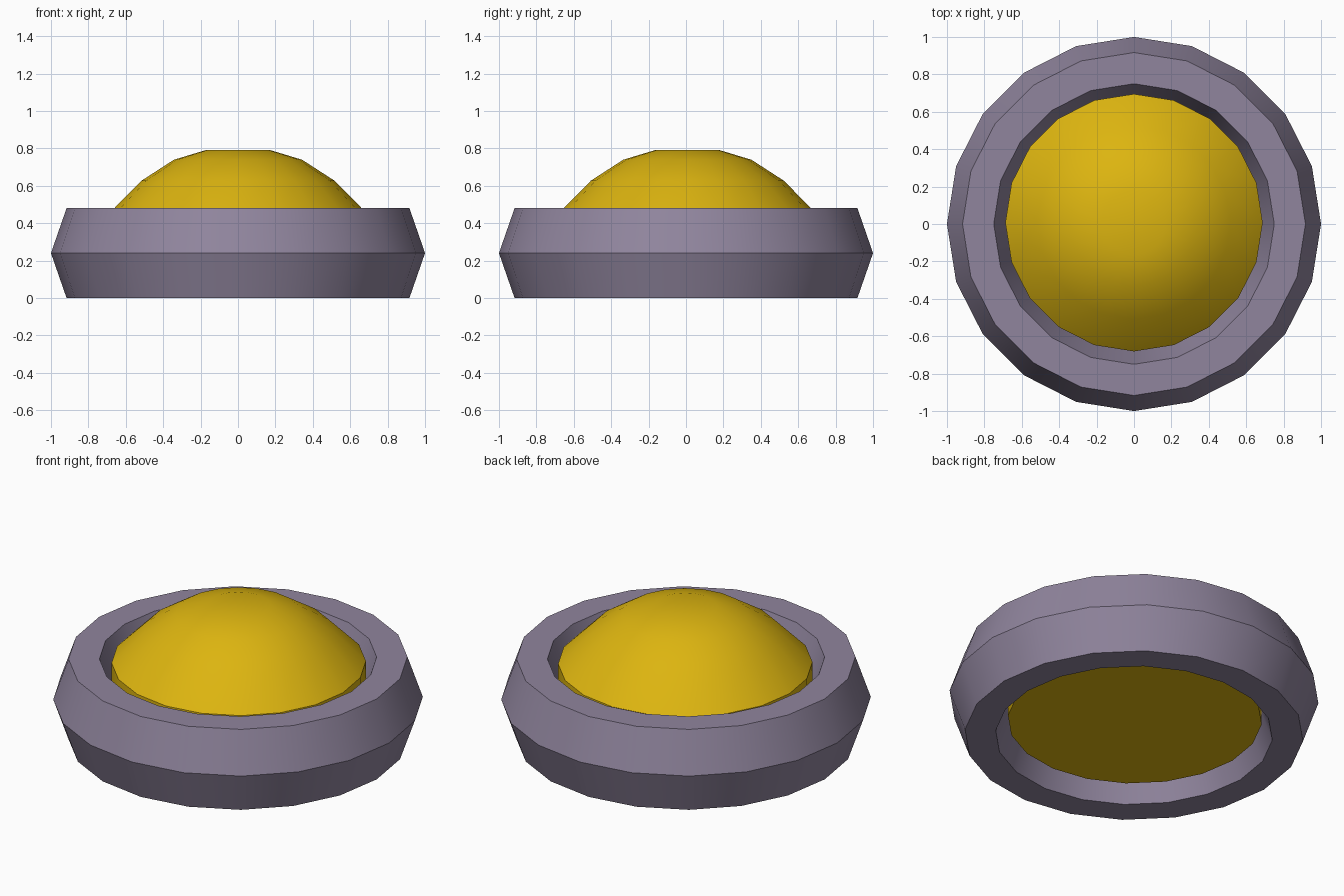
import bpy, bmesh, math

if "Cube" in bpy.data.objects:
    bpy.data.objects.remove(bpy.data.objects["Cube"])

SIDES = 20


def colour(obj, name, rgb):
    mat = bpy.data.materials.new(name)
    mat.diffuse_color = (*rgb, 1)
    mat.use_nodes = True
    mat.node_tree.nodes["Principled BSDF"].inputs["Base Color"].default_value = mat.diffuse_color
    obj.data.materials.append(mat)


def smooth(obj):
    bpy.ops.object.select_all(action='DESELECT')
    obj.select_set(True)
    bpy.context.view_layer.objects.active = obj
    bpy.ops.object.shade_smooth_by_angle(angle=math.radians(30))


# Outer ring: six-sided torus stretched upwards
HEIGHT = 0.48
minor = 1 / 6
bpy.ops.mesh.primitive_torus_add(major_segments=SIDES, minor_segments=6,
                                 major_radius=1 - minor, minor_radius=minor,
                                 location=(0, 0, HEIGHT / 2))
ring = bpy.context.object
ring.name = "outer_ring"
ring.scale.z = HEIGHT / (2 * minor * math.sin(math.pi / 3))
bpy.ops.object.transform_apply(location=True, rotation=False, scale=True)
colour(ring, "ring_purple_grey", (0.28, 0.235, 0.34))
smooth(ring)

# Domed button: stacked circles with flat caps, straight wall below the rim
profile = [(0.688, 0.093), (0.688, 0.453), (0.516, 0.627), (0.343, 0.739), (0.171, 0.791)]
bm = bmesh.new()
loops = []
for r, z in profile:
    loops.append([bm.verts.new((r * math.cos(2 * math.pi * i / SIDES),
                                r * math.sin(2 * math.pi * i / SIDES), z))
                  for i in range(SIDES)])
for low, high in zip(loops, loops[1:]):
    for i in range(SIDES):
        j = (i + 1) % SIDES
        bm.faces.new((low[i], low[j], high[j], high[i]))
bm.faces.new(loops[0][::-1])
bm.faces.new(loops[-1])
mesh = bpy.data.meshes.new("dome")
bm.to_mesh(mesh)
bm.free()
dome = bpy.data.objects.new("dome", mesh)
dome.location.y = 0.007
bpy.context.collection.objects.link(dome)
colour(dome, "dome_yellow", (0.72, 0.46, 0.005))
smooth(dome)
